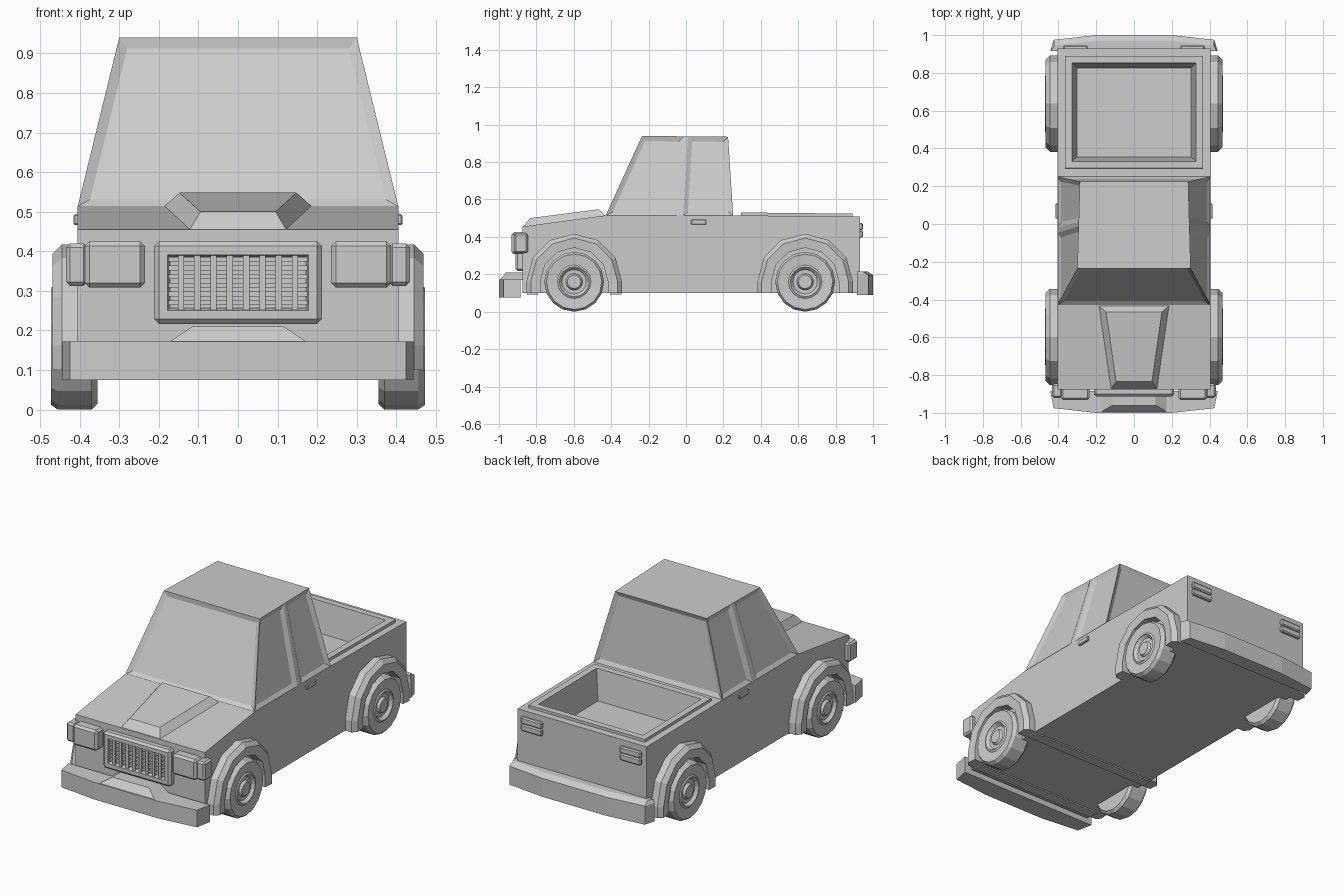
import bpy, bmesh, math
from mathutils import Vector, Matrix

if "Cube" in bpy.data.objects:
    bpy.data.objects.remove(bpy.data.objects["Cube"])

grey = bpy.data.materials.new("plain_grey")
grey.use_nodes = True
GREY = (0.6, 0.6, 0.6, 1)
grey.diffuse_color = GREY
grey.node_tree.nodes["Principled BSDF"].inputs["Base Color"].default_value = GREY


def finish(name, bm):
    mesh = bpy.data.meshes.new(name)
    bm.to_mesh(mesh)
    bm.free()
    mesh.materials.append(grey)
    obj = bpy.data.objects.new(name, mesh)
    bpy.context.collection.objects.link(obj)
    return obj


def recalc(bm):
    bmesh.ops.recalc_face_normals(bm, faces=bm.faces[:])
    bm.normal_update()


def inset(bm, faces, thickness, depth):
    bmesh.ops.inset_individual(bm, faces=faces, thickness=thickness,
                               depth=depth, use_even_offset=True)
    bm.normal_update()


def loft(rings, caps=True, closed=False):
    """Skin a list of matching vertex rings."""
    bm = bmesh.new()
    vs = [[bm.verts.new(p) for p in ring] for ring in rings]
    n = len(vs[0])
    for a, b in zip(vs, vs[1:]):
        for i in range(n):
            j = (i + 1) % n
            bm.faces.new((a[i], a[j], b[j], b[i]))
    if caps:
        bm.faces.new(vs[0])
        bm.faces.new(vs[-1])
    recalc(bm)
    return bm


def prism(pts, axis, lo, hi):
    """Extrude a flat outline along an axis."""
    place = {"x": lambda p, d: (d, p[0], p[1]),
             "y": lambda p, d: (p[0], d, p[1]),
             "z": lambda p, d: (p[0], p[1], d)}[axis]
    return loft([[place(p, d) for p in pts] for d in (lo, hi)])


def box(x, y, z, bevel=0.0):
    bm = prism([(x[0], y[0]), (x[1], y[0]), (x[1], y[1]), (x[0], y[1])], "z", *z)
    if bevel:
        bmesh.ops.bevel(bm, geom=bm.edges[:], offset=bevel, segments=1,
                        affect="EDGES", profile=0.5)
        recalc(bm)
    return bm


def mirrored(pts):
    return pts + [(-x, y) for x, y in reversed(pts)]


def span(side, a, b):
    return sorted((side * a, side * b))


# Body with sunken cargo bed
bm = prism([(-.875, .1), (.93, .1), (.93, .508), (.255, .515), (-.43, .515),
            (-.875, .455)], "x", -.405, .405)
bed = [f for f in bm.faces if f.normal.z > .9 and f.calc_center_median().y > .4]
inset(bm, bed, .04, 0)
inset(bm, bed, 0, .016)
inset(bm, bed, .037, 0)
inset(bm, bed, .025, -.17)
finish("body", bm)

# Cabin with recessed windows and door pillars
low = list(zip((.405,) * 4, (-.43, -.048, -.016, .252)))
high = list(zip((.3, .294, .293, .287), (-.235, -.012, .01, .225)))
bm = loft([[(x, y, .513) for x, y in mirrored(low)],
           [(x, y, .94 - .01 * (y + .235)) for x, y in mirrored(high)]])
glass = [f for f in bm.faces if abs(f.normal.z) < .8
         and abs(f.calc_center_median().y + .017) > .03]
inset(bm, glass, .025, -.012)
finish("cabin", bm)

# Raised hood panel
rings = [((.125, -.875, .45), (.19, -.43, .51)),
         ((.095, -.835, .5), (.148, -.465, .548))]
finish("hood_panel", loft([[a, b, (-b[0], b[1], b[2]), (-a[0], a[1], a[2])]
                           for a, b in rings]))

# Grille frame and bars
bm = box((-.212, .212), (-.912, -.86), (.217, .425), .012)
front = [min(bm.faces, key=lambda f: f.calc_center_median().y)]
inset(bm, front, .022, 0)
inset(bm, front, .006, -.03)
finish("grille_frame", bm)
for i in range(8):
    x = -.144 + i * .288 / 7
    finish("grille_upright", box((x - .008, x + .008), (-.906, -.875), (.25, .395)))
for i in range(6):
    z = .27 + i * .022
    finish("grille_slat", box((-.175, .175), (-.9, -.875), (z - .006, z + .006)))

# Bumpers
outline = [(.443, -.885), (.425, -.975), (.2, -1)]
finish("front_bumper", prism(mirrored(outline), "z", .075, .172))
finish("front_bumper_raise", loft([
    [(-.175, -.995, .17), (.175, -.995, .17), (.175, -.87, .17), (-.175, -.87, .17)],
    [(-.115, -.96, .21), (.115, -.96, .21), (.115, -.87, .21), (-.115, -.87, .21)]]))
rear = [(x, -y) for x, y in outline]
rear[0] = (.443, .915)
top = [(x * .99, y - .03 if y > .95 else y) for x, y in rear]
finish("rear_bumper", loft([[(x, y, z) for x, y in mirrored(ring)]
                            for ring, z in ((rear, .09), (rear, .195), (top, .215))]))


def arch(side, cy):
    """Faceted flare over a wheel, with straight lower ends."""
    section = [(.18, .36), (.18, .463), (.232, .468), (.255, .445), (.255, .36)]
    rings = [[(side * x, cy + r, .1) for r, x in section]]
    for k in range(7):
        a = math.pi * k / 6
        rings.append([(side * x, cy + r * math.cos(a), .162 + r * math.sin(a))
                      for r, x in section])
    rings.append([(side * x, cy - r, .1) for r, x in section])
    finish("wheel_arch", loft(rings))


def wheel(side, cy):
    """Tyre, rim and hub turned from one profile."""
    profile = [(0, .355), (.145, .355), (.16, .37), (.16, .455), (.148, .472),
               (.09, .466), (.08, .472), (.065, .455), (.045, .455),
               (.036, .469), (0, .469)]
    bm = bmesh.new()
    vs = [bm.verts.new((side * x, 0, r)) for r, x in profile]
    es = [bm.edges.new(pair) for pair in zip(vs, vs[1:])]
    bmesh.ops.spin(bm, geom=vs + es, cent=(0, 0, 0), axis=(1, 0, 0),
                   angle=math.tau, steps=16)
    bmesh.ops.remove_doubles(bm, verts=bm.verts[:], dist=.0005)
    bmesh.ops.translate(bm, verts=bm.verts[:], vec=(0, cy, .16))
    recalc(bm)
    finish("wheel", bm)


for side in (-1, 1):
    for cy in (-.598, .637):
        arch(side, cy)
        wheel(side, cy)
    # Lamps
    finish("headlight", box(span(side, .235, .387), (-.932, -.86), (.308, .425), .012))
    finish("side_marker", box(span(side, .38, .434), (-.92, -.845), (.313, .42), .01))
    for z in (.397, .437):
        finish("tail_light", box(span(side, .245, .375), (.92, .946), (z, z + .038), .006))
    # Door handle
    finish("door_handle", box(span(side, .4, .416), (.028, .108), (.466, .494), .004))

# Underside crossbars
for y in (-.82, -.375):
    finish("crossbar", box((-.405, .405), (y - .03, y + .03), (.093, .11)))
